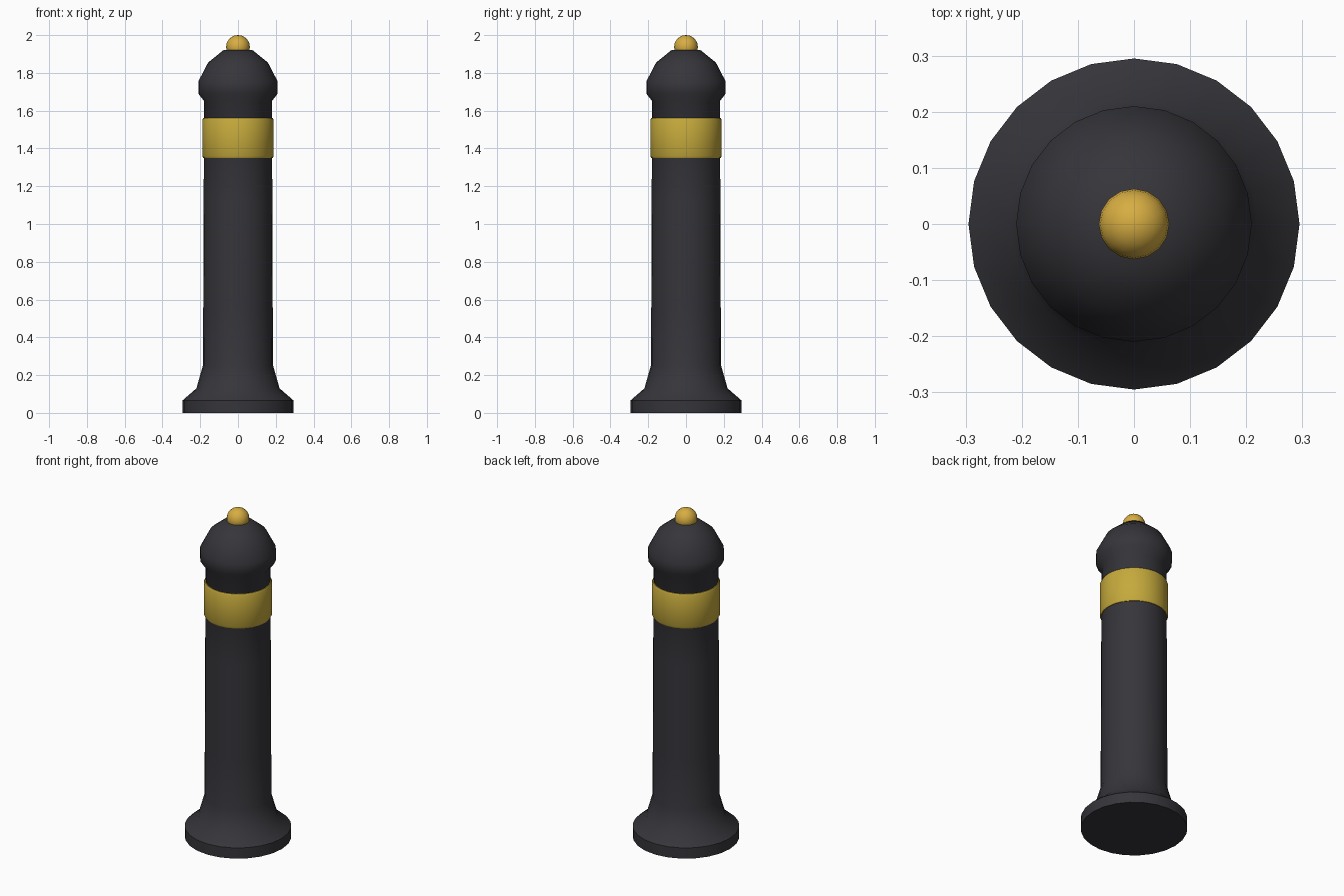
import bpy, bmesh, math

cube = bpy.data.objects.get("Cube")
if cube:
    bpy.data.objects.remove(cube, do_unlink=True)

SIDES = 24


def material(name, rgb):
    mat = bpy.data.materials.new(name)
    mat.use_nodes = True
    mat.diffuse_color = (*rgb, 1)
    mat.node_tree.nodes["Principled BSDF"].inputs["Base Color"].default_value = (*rgb, 1)
    return mat


def finish(obj, mat, angle):
    obj.data.materials.append(mat)
    bpy.ops.object.select_all(action='DESELECT')
    obj.select_set(True)
    bpy.context.view_layer.objects.active = obj
    bpy.ops.object.shade_smooth_by_angle(angle=math.radians(angle))


def lathe(name, profile, mat, closed=False):
    """Turn (radius, height) points around z; open profiles get end caps."""
    bm = bmesh.new()
    rings = []
    for r, z in profile:
        turn = [2 * math.pi * i / SIDES for i in range(SIDES)]
        rings.append([bm.verts.new((r * math.cos(a), r * math.sin(a), z)) for a in turn])
    pairs = list(zip(rings, rings[1:]))
    if closed:
        pairs.append((rings[-1], rings[0]))
    else:
        bm.faces.new(rings[0][::-1])
        bm.faces.new(rings[-1])
    for low, high in pairs:
        for i in range(SIDES):
            j = (i + 1) % SIDES
            bm.faces.new((low[i], low[j], high[j], high[i]))
    bmesh.ops.recalc_face_normals(bm, faces=bm.faces)
    mesh = bpy.data.meshes.new(name)
    bm.to_mesh(mesh)
    bm.free()
    obj = bpy.data.objects.new(name, mesh)
    bpy.context.collection.objects.link(obj)
    finish(obj, mat, 40)


black = material("black iron", (0.036, 0.036, 0.043))
yellow = material("yellow gold", (0.56, 0.40, 0.045))
gold = material("warm gold", (0.68, 0.42, 0.055))

# Post with flared foot, tapered shaft and domed cap
lathe("post", [
    (0.295, 0), (0.295, 0.065), (0.22, 0.13), (0.186, 0.25), (0.184, 0.55),
    (0.182, 1.12), (0.179, 1.65), (0.21, 1.69), (0.21, 1.755),
    (0.158, 1.855), (0.075, 1.922),
], black)

# Band around the upper shaft, with slightly eased rims
lathe("collar_band", [
    (0.17, 1.35), (0.184, 1.35), (0.189, 1.36),
    (0.189, 1.55), (0.184, 1.56), (0.17, 1.56),
], yellow, closed=True)

# Ball finial
bpy.ops.mesh.primitive_uv_sphere_add(segments=16, ring_count=10, radius=0.063,
                                     location=(0, 0, 1.937))
ball = bpy.context.object
ball.name = "ball_finial"
finish(ball, gold, 60)
